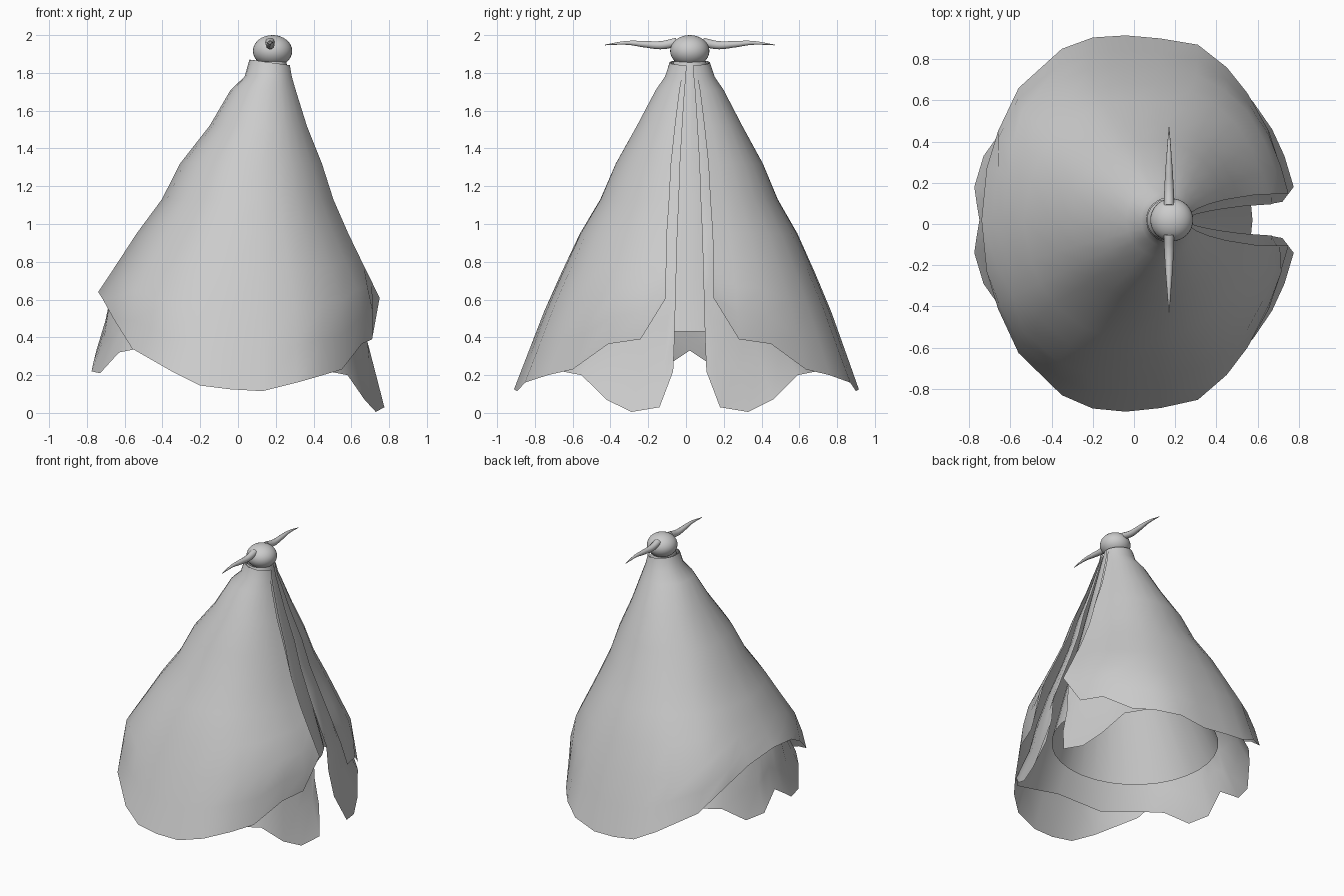
import bpy, bmesh, math
from mathutils import Vector

cube = bpy.data.objects.get("Cube")
if cube:
    bpy.data.objects.remove(cube)

MID_Y = 0.02  # mirror plane of the figure

grey = bpy.data.materials.new("plain_grey")
grey.use_nodes = True
grey.diffuse_color = (0.6, 0.6, 0.6, 1)
grey.node_tree.nodes["Principled BSDF"].inputs["Base Color"].default_value = (0.6, 0.6, 0.6, 1)

# cloak cross-sections: height, centre x, x radius, y radius
RINGS = [(1.87, .17, .11, .107), (1.78, .163, .128, .132), (1.71, .137, .176, .18),
         (1.52, .112, .262, .28), (1.32, .075, .38, .39), (1.13, .057, .457, .47),
         (.95, .03, .56, .575), (.6, 0, .75, .735), (0, 0, .70, .96)]


def section(z):
    """Interpolated centre x, x radius and y radius at a height."""
    for a, b in zip(RINGS, RINGS[1:]):
        if z >= b[0]:
            f = (a[0] - z) / (a[0] - b[0])
            return [p + (q - p) * f for p, q in zip(a[1:], b[1:])]
    return RINGS[-1][1:]


def finish(obj, smooth=True):
    obj.data.materials.append(grey)
    if smooth:
        obj.data.shade_smooth()
    return obj


def make_object(name, bm):
    mesh = bpy.data.meshes.new(name)
    bm.to_mesh(mesh)
    bm.free()
    obj = bpy.data.objects.new(name, mesh)
    bpy.context.collection.objects.link(obj)
    return finish(obj)


def cloak(name, hem, top_scale, low_scale, flare, opening):
    """Draped sheet from collar to an uneven hem, open at the slit."""
    bm = bmesh.new()
    for side in (1, -1):
        columns = []
        for hx, hy, hz in hem:
            cx, rx, ry = section(hz)
            u, v = (hx - cx) / rx, hy / ry
            angle, reach = math.atan2(v, u), math.hypot(u, v)
            heights = [r[0] for r in RINGS[:7]]
            heights += [.95 + (hz - .95) * f for f in (.25, .5, .75, 1)]
            col = []
            for z in heights:
                t = (RINGS[0][0] - z) / (RINGS[0][0] - hz)
                s = top_scale + (low_scale - top_scale) * t
                s += (reach - s) * t ** flare
                a = angle + opening * (1 - t) * (1 - angle / math.pi)
                cx, rx, ry = section(z)
                # the front side billows out a little further
                billow = 1 + (.04 * t * math.sin(a) ** 4 if side < 0 else 0)
                y = MID_Y + side * s * ry * math.sin(a) * billow
                # lower the collar slightly toward the slit
                drop = .03 * (1 + math.cos(a)) / 2 if z == RINGS[0][0] else 0
                col.append(bm.verts.new((cx + s * rx * math.cos(a), y, z - drop)))
            columns.append(col)
        for a, b in zip(columns, columns[1:]):
            for i in range(len(a) - 1):
                quad = (a[i], a[i + 1], b[i + 1], b[i])
                bm.faces.new(quad if side < 0 else quad[::-1])
    bmesh.ops.remove_doubles(bm, verts=bm.verts, dist=.0005)
    bmesh.ops.recalc_face_normals(bm, faces=bm.faces)
    return make_object(name, bm)


# hems run from the slit round to the back
cloak("outer_cloak", [(.75, .125, .61), (.71, .26, .39), (.655, .43, .365), (.55, .615, .23),
                      (.45, .74, .2), (.31, .85, .16), (.13, .88, .115), (-.04, .895, .125),
                      (-.2, .885, .145), (-.35, .83, .22), (-.56, .64, .34), (-.66, .43, .5),
                      (-.715, .25, .6), (-.74, 0, .64)], 1, 1, 2, .16)
cloak("inner_cloak", [(.72, .088, .22), (.775, .16, .03), (.73, .31, .005), (.67, .44, .07),
                      (.58, .57, .2), (.48, .67, .22), (.28, .73, .3), (.05, .73, .35),
                      (-.3, .71, .33), (-.53, .56, .34), (-.63, .45, .32), (-.73, .31, .21),
                      (-.775, .16, .22), (-.765, .09, .27), (-.75, 0, .33)], .95, .82, 5, .07)

# slender body inside the cloak, open underneath
bm = bmesh.new()
SIDES = 32
levels = []
for cx, r, z in ((.17, .085, 1.86), (.09, .325, 1.14), (.008, .567, .43)):
    levels.append([bm.verts.new((cx + r * math.cos(i * math.tau / SIDES),
                                 MID_Y + r * math.sin(i * math.tau / SIDES), z))
                   for i in range(SIDES)])
for low, high in zip(levels[1:], levels):
    for i in range(SIDES):
        j = (i + 1) % SIDES
        bm.faces.new((low[i], low[j], high[j], high[i]))
make_object("body", bm)

# head
bpy.ops.mesh.primitive_uv_sphere_add(segments=32, ring_count=16, location=(.183, MID_Y, 1.916))
head = bpy.context.object
head.name = "head"
head.scale = (.104, .104, .084)
finish(head)

# wavy tapering antennae
for name, side in (("back_antenna", 1), ("front_antenna", -1)):
    curve = bpy.data.curves.new(name, "CURVE")
    curve.dimensions = "3D"
    curve.bevel_depth = 1
    curve.bevel_resolution = 3
    curve.use_fill_caps = True
    spline = curve.splines.new("BEZIER")
    path = [(.07, 1.962, .025), (.15, 1.947, .023), (.24, 1.952, .018),
            (.33, 1.959, .011), (.45, 1.948, .002)]
    spline.bezier_points.add(len(path) - 1)
    for p, (y, z, r) in zip(spline.bezier_points, path):
        p.co = Vector((.17, MID_Y + side * y, z))
        p.radius = r
        p.handle_left_type = p.handle_right_type = "AUTO"
    obj = bpy.data.objects.new(name, curve)
    bpy.context.collection.objects.link(obj)
    finish(obj, False)
